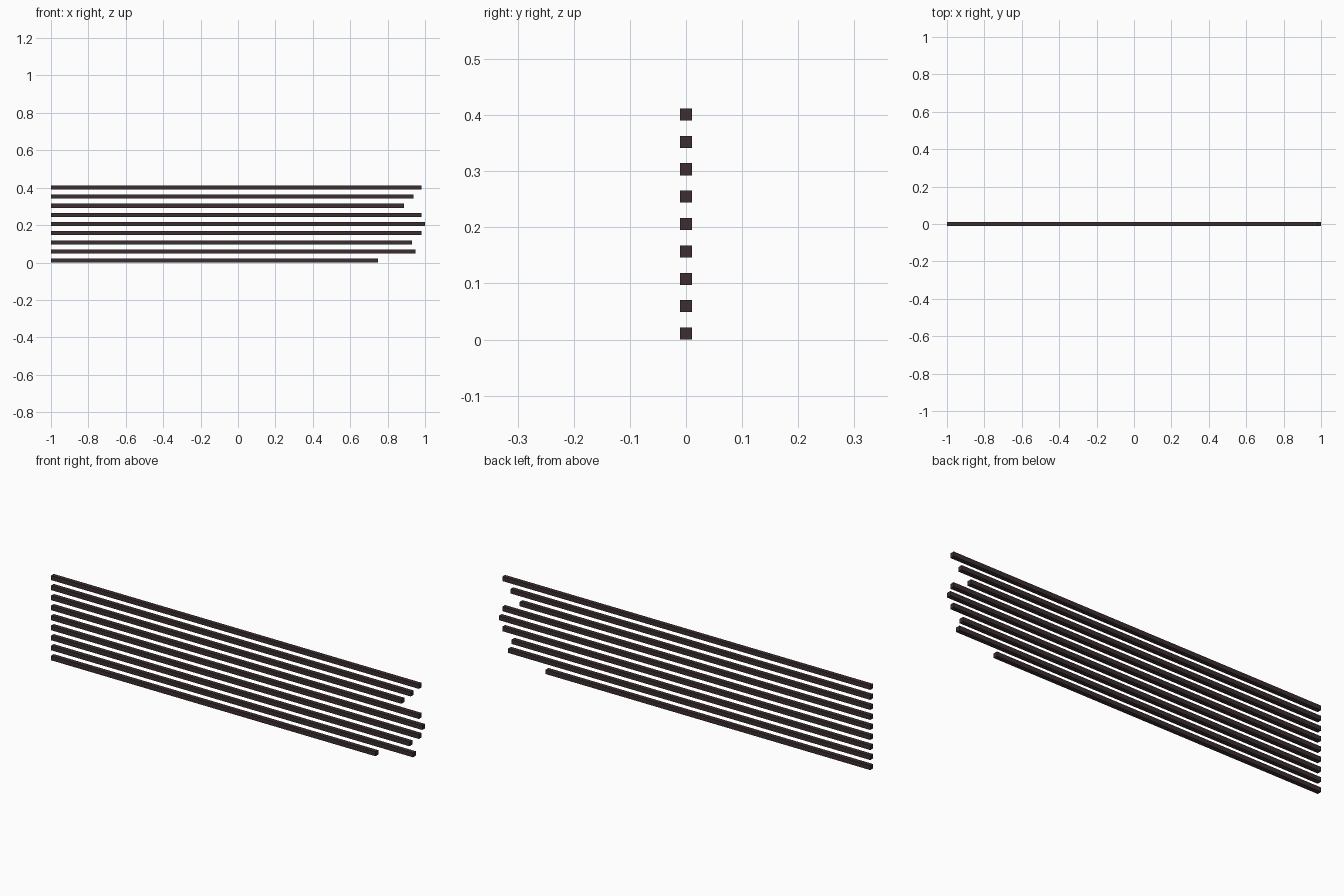
import bpy

if "Cube" in bpy.data.objects:
    bpy.data.objects.remove(bpy.data.objects["Cube"])

SIZE = 0.0215      # square section of each bar
PITCH = 0.0488     # vertical spacing
LEFT = -1.0
# right-hand ends, bottom bar to top bar
ENDS = [0.748, 0.95, 0.931, 0.982, 1.0, 0.982, 0.888, 0.938, 0.982]

mat = bpy.data.materials.new("dark_brown")
mat.diffuse_color = (0.045, 0.027, 0.029, 1)
mat.use_nodes = True
mat.node_tree.nodes["Principled BSDF"].inputs["Base Color"].default_value = mat.diffuse_color


def add_bar(name, x0, x1, z):
    bpy.ops.mesh.primitive_cube_add(size=1, location=((x0 + x1) / 2, 0, z))
    ob = bpy.context.object
    ob.name = name
    ob.scale = (x1 - x0, SIZE, SIZE)
    bpy.ops.object.transform_apply(location=False, rotation=False, scale=True)
    ob.data.materials.append(mat)


# stack of left-aligned bars with ragged right ends
for i, end in enumerate(ENDS):
    add_bar(f"bar_{i + 1}", LEFT, end, SIZE / 2 + i * PITCH)
